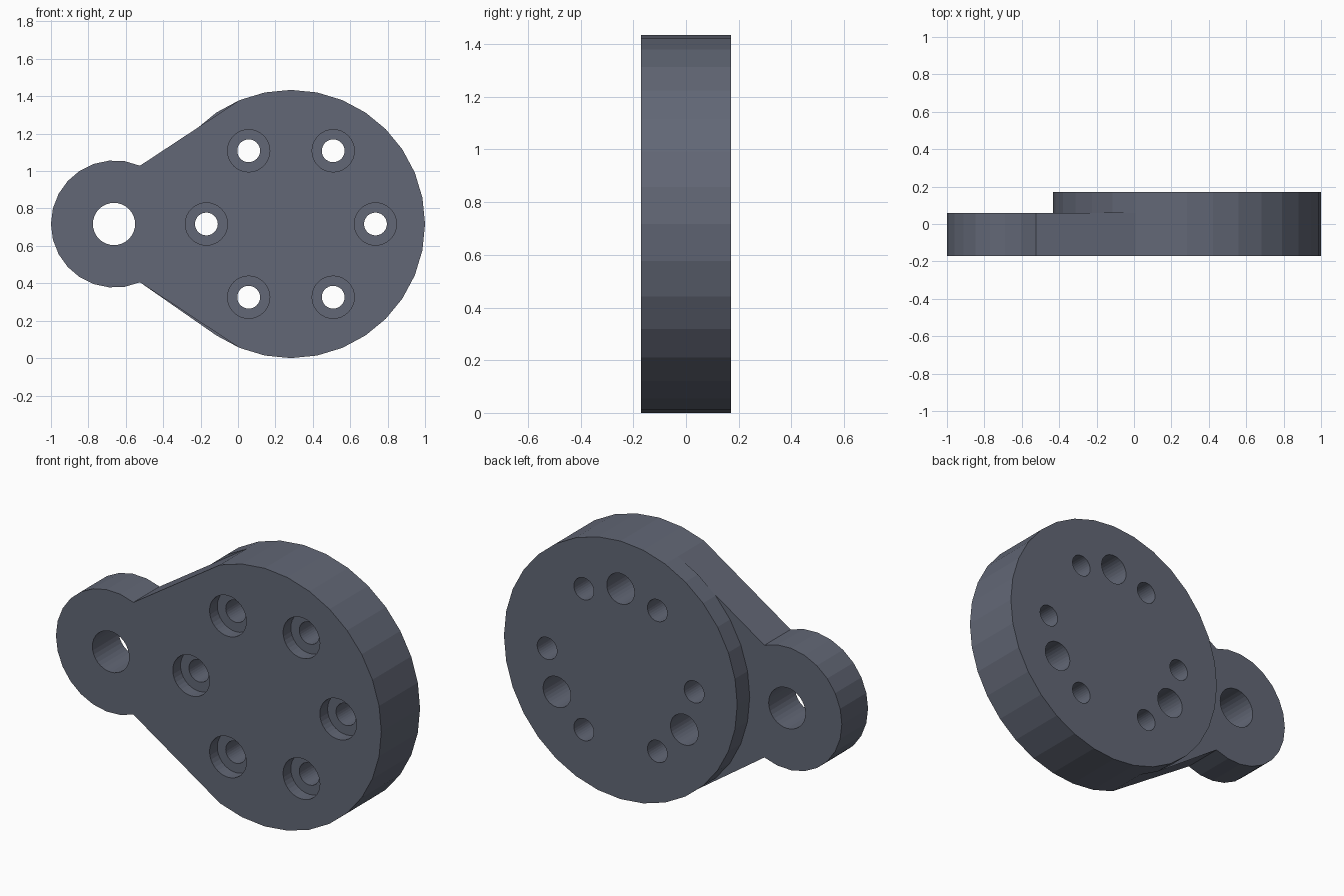
import bpy
import bmesh
from math import sin, cos, acos, radians, pi

cube = bpy.data.objects.get("Cube")
if cube:
    bpy.data.objects.remove(cube, do_unlink=True)

# Main dimensions
R, ARM_R = 0.717, 0.34            # disc and arm end radii
CX, CZ, ARM_X = 0.283, 0.717, -0.66
FRONT, STEP, BACK = -0.17, 0.06, 0.17
BORE_FLOOR, DOWEL_FLOOR = -0.102, -0.08
RING = 0.452                      # hole circle radius
SEGS = 32
TURN = 2 * pi / SEGS

bm = bmesh.new()


def polar(cx, r, a):
    return cx + r * cos(a), CZ + r * sin(a)


def level(points, y):
    return [bm.verts.new((x, y, z)) for x, z in points]


def circle(centre, r, y):
    x, z = centre
    return level([(x + r * cos(i * TURN), z + r * sin(i * TURN)) for i in range(SEGS)], y)


def wall(lower, upper):
    """Join two rows of points with quads."""
    for i in range(len(lower) - 1):
        bm.faces.new((lower[i], lower[i + 1], upper[i + 1], upper[i]))


def bore(centre, r, y0, y1):
    """Round hole wall; returns its two end loops."""
    a, b = circle(centre, r, y0), circle(centre, r, y1)
    wall(a + a[:1], b + b[:1])
    return a, b


def fill(*loops):
    """Flat face bounded by the first loop, with the others as holes."""
    edges = []
    for loop in loops:
        for a, b in zip(loop, loop[1:] + loop[:1]):
            edges.append(bm.edges.get((a, b)) or bm.edges.new((a, b)))
    bmesh.ops.triangle_fill(bm, use_beauty=True, edges=edges, normal=(0, 1, 0))


# Outlines: disc arcs split where the arm leaves, and the rounded arm end
right_arc = [polar(CX, R, i * TURN) for i in range(-10, 11)]
left_arc = [polar(CX, R, i * TURN) for i in range(11, SEGS - 10)]
tangent = acos((R - ARM_R) / (CX - ARM_X))
count = 16
arm_end = [polar(ARM_X, ARM_R, tangent + (2 * pi - 2 * tangent) * i / count)
           for i in range(count + 1)]

# Outer walls: full-depth disc with a thinner tapering arm
right_f, right_b = [level(right_arc, y) for y in (FRONT, BACK)]
low_s, high_s = level([right_arc[0], right_arc[-1]], STEP)
left_s, left_b = [level(left_arc, y) for y in (STEP, BACK)]
arm_f, arm_s = [level(arm_end, y) for y in (FRONT, STEP)]
wall(right_f[1:-1], right_b[1:-1])
bm.faces.new((right_f[0], right_f[1], right_b[1], right_b[0], low_s))
bm.faces.new((right_f[-2], right_f[-1], high_s, right_b[-1], right_b[-2]))
wall([right_f[-1]] + arm_f + [right_f[0]], [high_s] + arm_s + [low_s])
wall([high_s] + left_s + [low_s], [right_b[-1]] + left_b + [right_b[0]])

# Counterbored bolt holes
front_holes, back_holes = [], []
for angle in range(0, 360, 60):
    centre = polar(CX, RING, radians(angle))
    mouth, shoulder = bore(centre, 0.113, FRONT, BORE_FLOOR)
    inner, outlet = bore(centre, 0.061, BORE_FLOOR, BACK)
    wall(shoulder + shoulder[:1], inner + inner[:1])
    front_holes.append(mouth)
    back_holes.append(outlet)

# Blind dowel holes in the back
for angle in (90, 210, 330):
    floor, mouth = bore(polar(CX, RING, radians(angle)), 0.085, DOWEL_FLOOR, BACK)
    bm.faces.new(floor)
    back_holes.append(mouth)

# Pivot hole through the arm
pivot_front, pivot_back = bore((ARM_X - 0.003, CZ), 0.113, FRONT, STEP)

# Flat front, arm back and disc back
fill(right_f + arm_f, pivot_front, *front_holes)
fill([high_s] + arm_s + [low_s] + left_s[::-1], pivot_back)
fill(right_b + left_b, *back_holes)

# Face everything outward
bm.normal_update()
bmesh.ops.recalc_face_normals(bm, faces=bm.faces[:])
if bm.calc_volume(signed=True) < 0:
    bmesh.ops.reverse_faces(bm, faces=bm.faces[:])
mesh = bpy.data.meshes.new("mounting_plate")
bm.to_mesh(mesh)
bm.free()

steel = bpy.data.materials.new("slate grey")
steel.use_nodes = True
colour = (0.122, 0.136, 0.180, 1)
steel.diffuse_color = colour
steel.node_tree.nodes["Principled BSDF"].inputs["Base Color"].default_value = colour
mesh.materials.append(steel)
plate = bpy.data.objects.new("mounting_plate", mesh)
bpy.context.collection.objects.link(plate)
